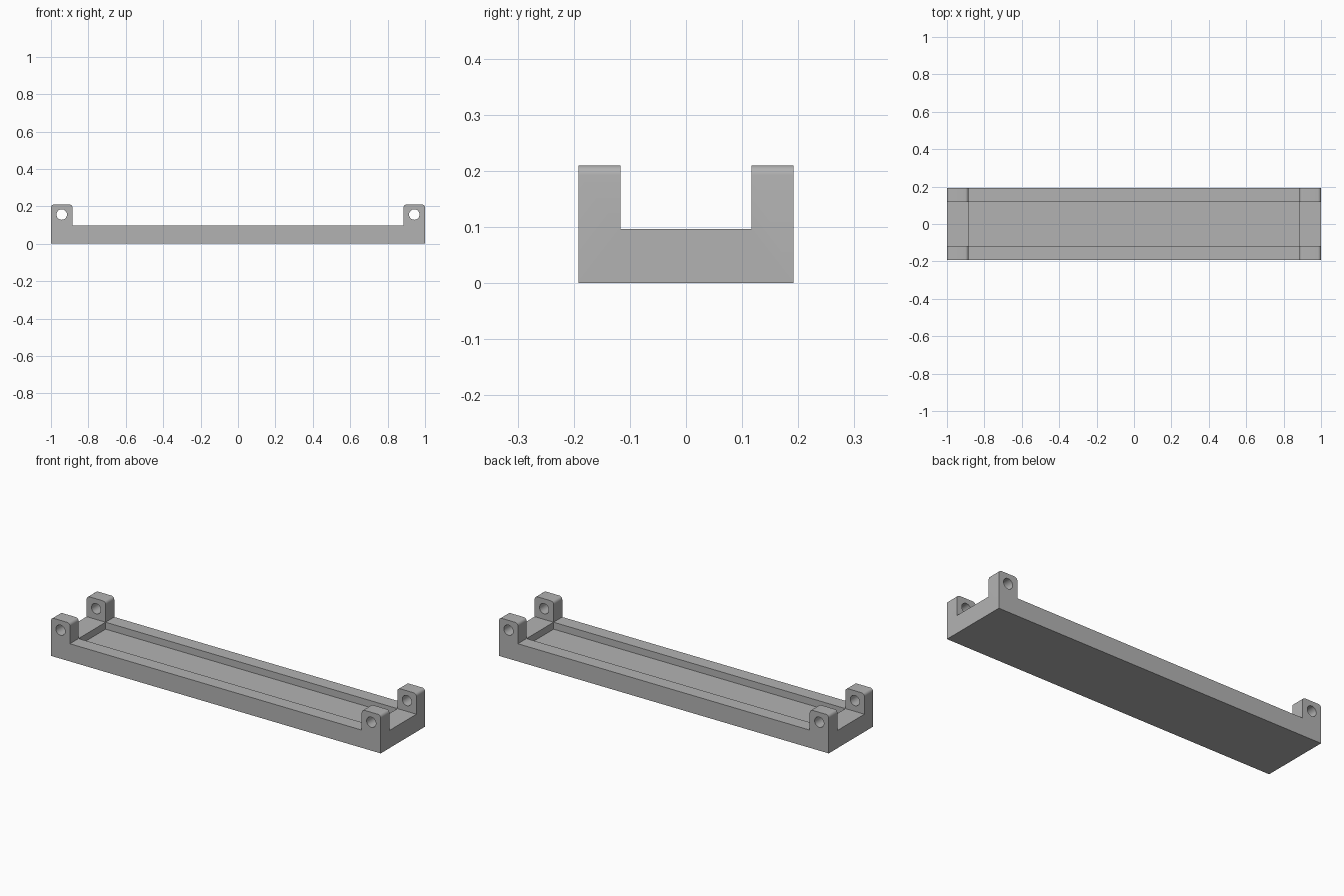
import bpy
import bmesh
from math import sin, cos, pi, radians
from mathutils import Matrix, Vector

if "Cube" in bpy.data.objects:
    bpy.data.objects.remove(bpy.data.objects["Cube"])

# Main dimensions
HALF_X, HALF_Y = 1.0, 0.192
RIM_Z, TAB_Z, FLOOR_Z = 0.097, 0.21, 0.059
INNER_X, INNER_Y = 0.885, 0.117
CORNER, HOLE_R, HOLE_Z = 0.017, 0.028, 0.156
HOLE_X = (HALF_X + INNER_X) / 2

grey = bpy.data.materials.new("plain grey")
grey.use_nodes = True
colour = (0.45, 0.45, 0.45, 1)
grey.diffuse_color = colour
grey.node_tree.nodes["Principled BSDF"].inputs["Base Color"].default_value = colour


def make_object(name, bm):
    bmesh.ops.recalc_face_normals(bm, faces=bm.faces)
    mesh = bpy.data.meshes.new(name)
    bm.to_mesh(mesh)
    bm.free()
    mesh.materials.append(grey)
    obj = bpy.data.objects.new(name, mesh)
    bpy.context.collection.objects.link(obj)
    return obj


def box_cutter(name, half_x, half_y, bottom, top):
    bm = bmesh.new()
    bmesh.ops.create_cube(bm, size=1)
    bmesh.ops.scale(bm, vec=(2 * half_x, 2 * half_y, top - bottom), verts=bm.verts)
    bmesh.ops.translate(bm, vec=(0, 0, (bottom + top) / 2), verts=bm.verts)
    return make_object(name, bm)


def hole_cutter(name, x):
    bm = bmesh.new()
    place = Matrix.Translation((x, 0, HOLE_Z)) @ Matrix.Rotation(pi / 2, 4, "X")
    bmesh.ops.create_cone(bm, cap_ends=True, segments=32, radius1=HOLE_R,
                          radius2=HOLE_R, depth=1, matrix=place)
    return make_object(name, bm)


def rounded(cx, start, steps=6):
    """Quarter arc for a top corner of a tab."""
    return [(cx + CORNER * cos(start + pi / 2 * i / steps),
             TAB_Z - CORNER + CORNER * sin(start + pi / 2 * i / steps))
            for i in range(steps + 1)]


# Front outline: a long bar with a rounded tab standing at each end
right_half = ([(HALF_X, 0)] + rounded(HALF_X - CORNER, 0)
              + rounded(INNER_X + CORNER, pi / 2) + [(INNER_X, RIM_Z)])
outline = right_half + [(-x, z) for x, z in reversed(right_half)]
bm = bmesh.new()
face = bm.faces.new([bm.verts.new((x, -HALF_Y, z)) for x, z in outline])
extruded = bmesh.ops.extrude_face_region(bm, geom=[face])["geom"]
bmesh.ops.translate(bm, vec=Vector((0, 2 * HALF_Y, 0)),
                    verts=[v for v in extruded if isinstance(v, bmesh.types.BMVert)])
tray = make_object("tray_with_tabs", bm)

# Gap between the tabs, sunken tray floor, and pin holes
cutters = [
    box_cutter("tab_gap_cutter", HALF_X + 0.1, INNER_Y, RIM_Z, TAB_Z + 0.1),
    box_cutter("recess_cutter", INNER_X, INNER_Y, FLOOR_Z, RIM_Z + 0.05),
    hole_cutter("right_hole_cutter", -HOLE_X),
    hole_cutter("left_hole_cutter", HOLE_X),
]
bpy.context.view_layer.objects.active = tray
tray.select_set(True)
for cutter in cutters:
    cutter.hide_render = True
    mod = tray.modifiers.new(cutter.name, "BOOLEAN")
    mod.operation = "DIFFERENCE"
    mod.solver = "EXACT"
    mod.object = cutter
    bpy.ops.object.modifier_apply(modifier=mod.name)
    bpy.data.objects.remove(cutter)

bpy.ops.object.shade_smooth_by_angle(angle=radians(30))
